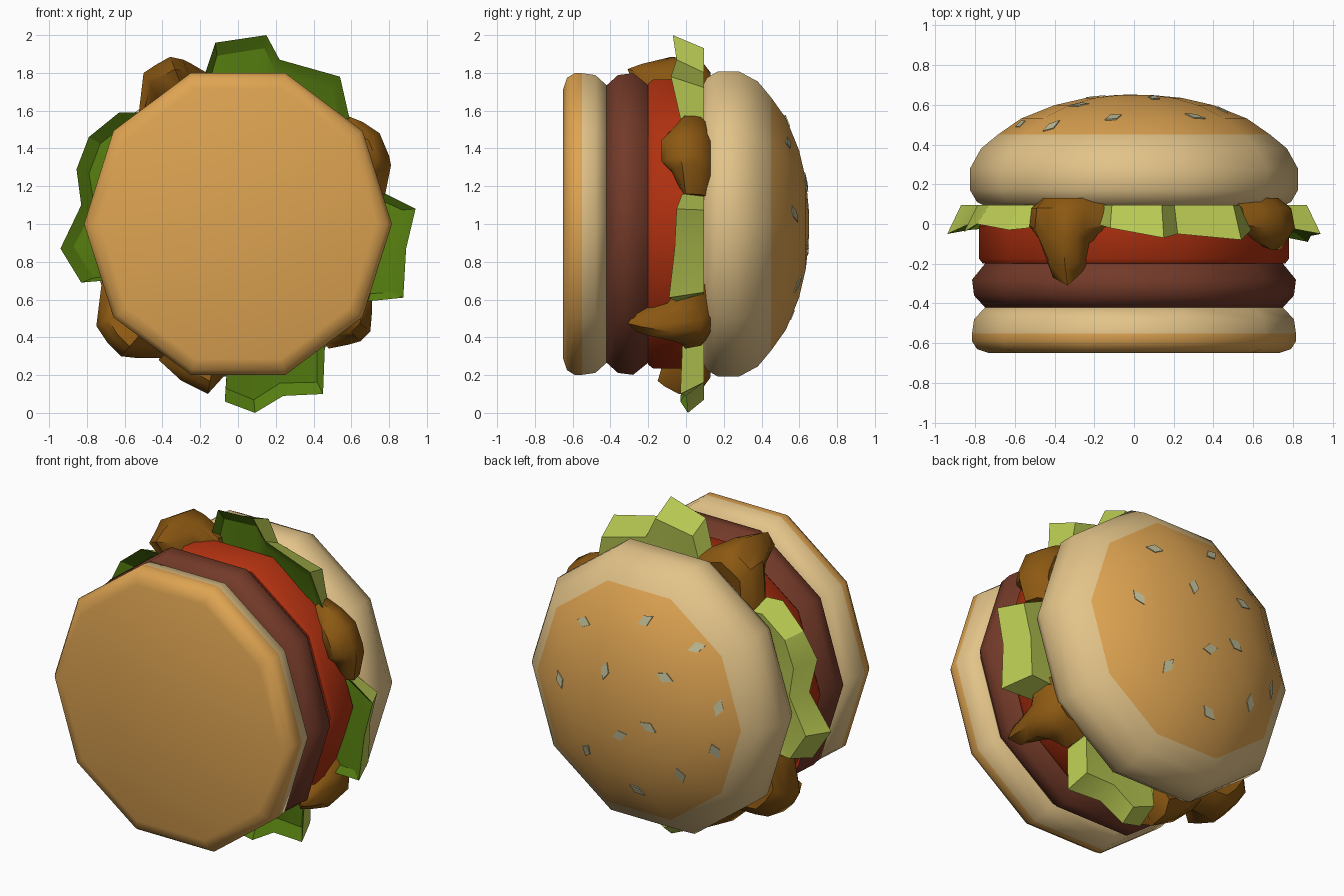
import bpy, bmesh, math
from mathutils import Vector
from mathutils.bvhtree import BVHTree

cube = bpy.data.objects.get("Cube")
if cube:
    bpy.data.objects.remove(cube, do_unlink=True)

SIDES = 10
STRETCH = 1.03   # the rounds are slightly taller than wide


def material(name, rgb):
    m = bpy.data.materials.new(name)
    m.use_nodes = True
    m.diffuse_color = (*rgb, 1)
    m.node_tree.nodes["Principled BSDF"].inputs["Base Color"].default_value = (*rgb, 1)
    return m


CRUST = material("toasted_crust", (.73, .37, .084))
CREAM = material("cream_bread", (.77, .55, .25))
MEAT = material("brown_meat", (.17, .042, .022))
RED = material("tomato_red", (.43, .03, .005))
SAUCE = material("sauce_brown", (.262, .098, .006))
DARK = material("leaf_green", (.091, .205, .005))
LIGHT = material("pale_leaf_green", (.479, .578, .084))
SEED = material("seed_beige", (.515, .503, .305))


def finish(name, bm, mats, angle=50):
    bmesh.ops.recalc_face_normals(bm, faces=bm.faces)
    mesh = bpy.data.meshes.new(name)
    bm.to_mesh(mesh)
    bm.free()
    for m in mats:
        mesh.materials.append(m)
    ob = bpy.data.objects.new(name, mesh)
    bpy.context.collection.objects.link(ob)
    if angle:
        bpy.ops.object.select_all(action='DESELECT')
        ob.select_set(True)
        bpy.context.view_layer.objects.active = ob
        bpy.ops.object.shade_smooth_by_angle(angle=math.radians(angle))
    return ob


def bridge(bm, a, b, closed=True):
    n = len(a)
    return [bm.faces.new((a[i], a[(i + 1) % n], b[(i + 1) % n], b[i]))
            for i in range(n if closed else n - 1)]


def lathe(name, profile, mats, rule=None):
    """Turn (radius, y) pairs around the burger's axis, which runs along y."""
    bm = bmesh.new()
    rings = []
    for r, y in profile:
        angles = [math.tau * i / SIDES for i in range(SIDES)]
        rings.append([bm.verts.new((r * math.cos(t), y, 1 + STRETCH * r * math.sin(t)))
                      for t in angles])
    for a, b in zip(rings, rings[1:]):
        bridge(bm, a, b)
    bm.faces.new(rings[0])
    bm.faces.new(rings[-1])
    if rule:
        for f in bm.faces:
            f.material_index = rule(f.calc_center_median().y)
    return finish(name, bm, mats)


# Buns, patty and tomato
lathe("bottom_bun", [(.73, -.65), (.79, -.63), (.815, -.59), (.815, -.55), (.805, -.48),
                     (.75, -.42)], [CRUST, CREAM], lambda y: int(y > -.55 and y < -.43 or y > -.43))
lathe("patty", [(.75, -.42), (.805, -.36), (.815, -.28), (.75, -.2)], [MEAT])
lathe("tomato", [(.76, -.2), (.78, -.175), (.78, -.01), (.74, .02)], [RED])
lathe("filling_core", [(.66, .01), (.66, .1)], [SAUCE])
top_bun = lathe("top_bun", [(.72, .075), (.79, .11), (.825, .17), (.825, .28), (.77, .38),
                            (.685, .45), (.57, .53), (.4, .598), (.24, .635), (.08, .65)],
                [CRUST, CREAM], lambda y: int(y < .45))


def garnish(name, points, section, mats, rule, angle):
    """Loft a radial cross-section through rim points (x, z, edge y)."""
    bm = bmesh.new()
    rows = []
    for x, z, edge in points:
        out = Vector((x, 0, z - 1))
        r = out.length
        out.normalize()
        rows.append([bm.verts.new(out * s + Vector((0, y, 1))) for s, y in section(r, edge)])
    for a, b in zip(rows, rows[1:]):
        for i, f in enumerate(bridge(bm, a, b)):
            f.material_index = rule(i)
    bm.faces.new(rows[0])
    bm.faces.new(rows[-1])
    finish(name, bm, mats, angle)


# Lettuce: a drooping sheet, pale on its outer side and dark underneath
def leaf_section(r, edge):
    return [(.6, .07), (r - .07, .095), (r, edge), (r - .07, edge + .045), (.6, .01)]


leaves = {
    "lettuce_top": [(-.19, 1.75, 0), (-.12, 1.96, -.02), (.15, 2.0, -.07), (.22, 1.87, -.05),
                    (.54, 1.78, -.08), (.59, 1.56, -.03)],
    "lettuce_right": [(-.53, 1.59, -.02), (-.63, 1.59, -.03), (-.79, 1.46, 0), (-.855, 1.29, -.04),
                      (-.83, 1.1, 0), (-.94, .87, -.05), (-.83, .69, -.03), (-.71, .7, -.02)],
    "lettuce_left": [(.78, 1.16, -.02), (.94, 1.08, -.05), (.89, .87, -.06), (.875, .61, -.09),
                     (.68, .59, -.05)],
    "lettuce_bottom": [(.46, .35, -.02), (.45, .1, -.03), (.24, .09, 0), (.09, 0, .01),
                       (-.07, .06, -.03), (-.06, .22, -.02)],
}
for name, points in leaves.items():
    garnish(name, points, leaf_section, [LIGHT, DARK], lambda i: int(i in (2, 3)), 30)


# Sauce: thick lobes, some with a drip running forward over the stack
def sauce_section(r, edge):
    return [(.6, .08), (r - .09, .13), (r - .02, .08), (r, edge * .25), (r - .04, edge * .75),
            (r - .07, edge), (.74, edge * .8), (.7, .01)]


lobes = {
    "sauce_top": [(-.53, 1.55, -.02), (-.5, 1.8, -.1), (-.44, 1.84, -.27), (-.36, 1.885, -.31),
                  (-.29, 1.87, -.25), (-.25, 1.85, -.1), (-.13, 1.78, -.02)],
    "sauce_left": [(.56, 1.58, -.02), (.66, 1.54, -.08), (.75, 1.48, -.13), (.8, 1.36, -.13),
                   (.81, 1.31, -.08), (.78, 1.16, -.01)],
    "sauce_lower_left": [(.71, .66, -.02), (.71, .54, -.1), (.705, .48, -.27), (.7, .43, -.31),
                         (.65, .38, -.26), (.58, .36, -.06), (.48, .34, -.02)],
    "sauce_lower_right": [(-.72, .7, -.02), (-.75, .46, -.08), (-.69, .37, -.2),
                          (-.62, .3, -.22), (-.53, .29, -.1), (-.4, .29, -.04)],
    "sauce_bottom": [(-.42, .28, -.02), (-.3, .17, -.1), (-.16, .1, -.15), (-.06, .21, -.03)],
}
for name, points in lobes.items():
    garnish(name, points, sauce_section, [SAUCE], lambda i: 0, 45)

# Sesame seeds: thin kites laid on the crown of the bun
bm = bmesh.new()
bm.from_mesh(top_bun.data)
crown = BVHTree.FromBMesh(bm)
bm.free()
spots = [(.3, .43), (-.1, .54), (.1, .23), (.44, .05), (-.27, .27), (-.42, .45), (-.57, .12),
         (-.55, -.13), (-.2, -.04), (0, -.14), (.25, -.31), (-.36, -.32), (-.06, -.48)]
bm = bmesh.new()
for k, (x, z) in enumerate(spots):
    hit, normal, _, _ = crown.ray_cast(Vector((x, 2, 1 + z)), Vector((0, -1, 0)))
    turn = k * 2.4
    side = normal.cross(Vector((math.cos(turn), 0, math.sin(turn)))).normalized()
    along = side.cross(normal)
    rings = []
    for lift in (-.003, .005):
        rings.append([bm.verts.new(hit + normal * lift + along * a + side * s)
                      for a, s in ((.06, 0), (.01, .03), (-.045, .005), (0, -.03))])
    bridge(bm, *rings)
    bm.faces.new(rings[0])
    bm.faces.new(rings[1])
finish("sesame_seeds", bm, [SEED], 0)
